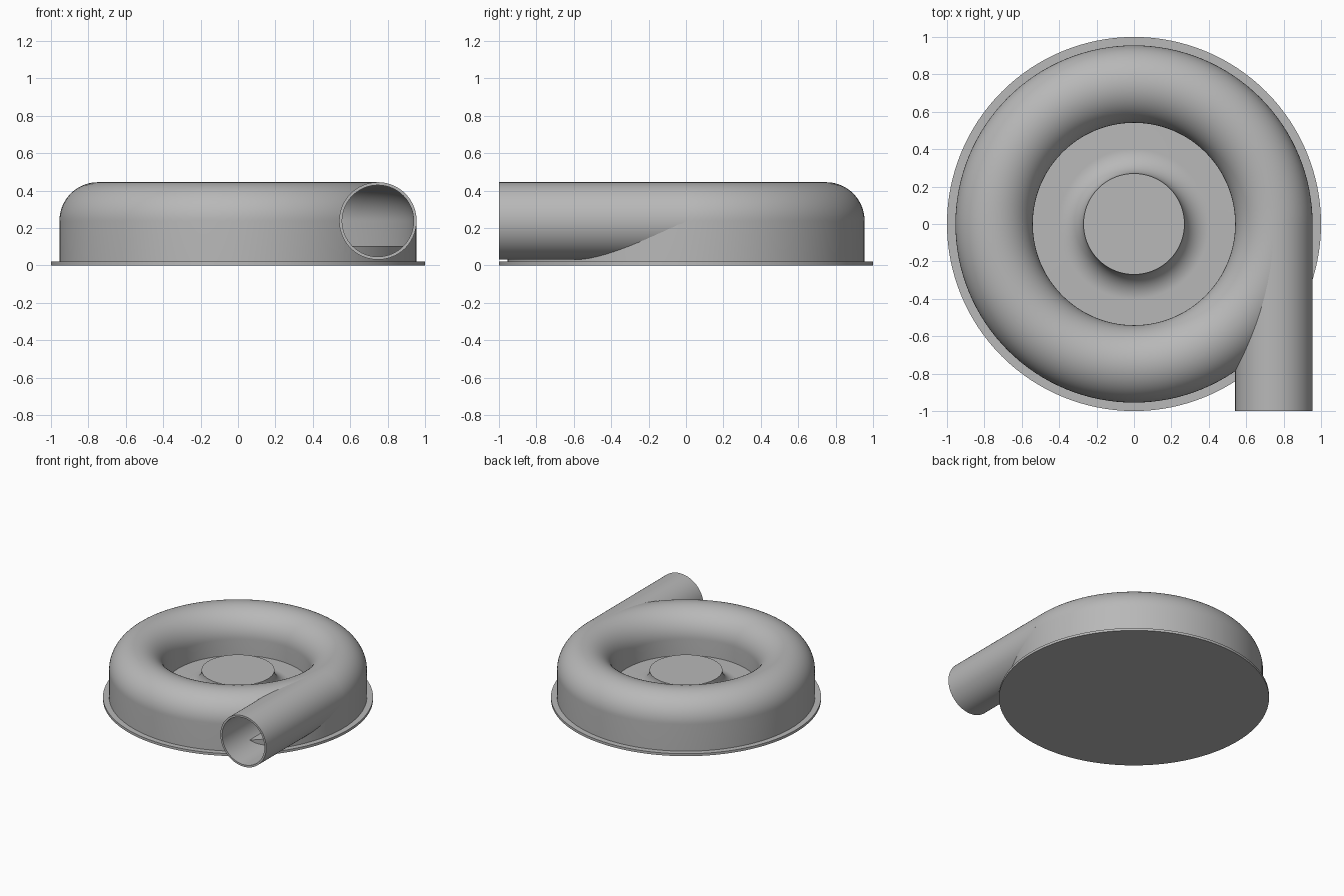
import bpy, bmesh, math

old = bpy.data.objects.get("Cube")
if old:
    bpy.data.objects.remove(old, do_unlink=True)

grey = bpy.data.materials.new("plain grey")
grey.use_nodes = True
COLOUR = (0.48, 0.48, 0.48, 1)
grey.diffuse_color = COLOUR
grey.node_tree.nodes["Principled BSDF"].inputs["Base Color"].default_value = COLOUR


def arc(cx, cz, radius, start, end, steps=20):
    """Points on an arc in the r-z plane, angles in degrees."""
    angles = [math.radians(start + (end - start) * i / steps) for i in range(steps + 1)]
    return [(cx + radius * math.cos(a), cz + radius * math.sin(a)) for a in angles]


def lathe(name, profile, closed, segments=128):
    """Revolve an r-z profile around the z axis."""
    bm = bmesh.new()
    verts = [bm.verts.new((r, 0, z)) for r, z in profile]
    pairs = list(zip(verts, verts[1:] + verts[:1]))
    edges = [bm.edges.new(p) for p in (pairs if closed else pairs[:-1])]
    bmesh.ops.spin(bm, geom=verts + edges, axis=(0, 0, 1), cent=(0, 0, 0),
                   angle=math.tau, steps=segments, use_merge=True)
    bmesh.ops.remove_doubles(bm, verts=bm.verts, dist=1e-5)
    bmesh.ops.recalc_face_normals(bm, faces=bm.faces)
    mesh = bpy.data.meshes.new(name)
    bm.to_mesh(mesh)
    bm.free()
    obj = bpy.data.objects.new(name, mesh)
    bpy.context.collection.objects.link(obj)
    mesh.materials.append(grey)
    return obj


def smooth(obj):
    bpy.ops.object.select_all(action='DESELECT')
    obj.select_set(True)
    bpy.context.view_layer.objects.active = obj
    bpy.ops.object.shade_smooth_by_angle(angle=math.radians(30))


def lay_along_y(obj, x, y, z):
    """Turn a z-axis part so that it runs towards -y from the given point."""
    obj.rotation_euler = (math.radians(90), 0, 0)
    obj.location = (x, y, z)


TUBE_R, TUBE_Z, PATH_R, WALL = 0.207, 0.238, 0.748, 0.016
PLATE_TOP, HUB_R, FLOOR = 0.02, 0.27, 0.105
BORE = TUBE_R - WALL

# Mounting plate
base = lathe("base_plate", [(0, 0), (1, 0), (1, PLATE_TOP), (0, PLATE_TOP)], False)

# Raised floor with the flared hub
fillet = TUBE_Z - FLOOR
hub = lathe("hub_floor", [(0, 0.01), (0.945, 0.01), (0.945, FLOOR)]
            + arc(HUB_R + fillet, TUBE_Z, fillet, 270, 180) + [(0, TUBE_Z)], False)

# Ring-shaped housing with a rounded top
outer = [(PATH_R + TUBE_R, 0.01)] + arc(PATH_R, TUBE_Z, TUBE_R, 0, 180, 40) + [(PATH_R - TUBE_R, FLOOR)]
inner = [(PATH_R - BORE, FLOOR)] + arc(PATH_R, TUBE_Z, BORE, 180, 0, 40) + [(PATH_R + BORE, 0.01)]
housing = lathe("ring_housing", outer + inner, True)

# Outlet pipe leaving the ring at a tangent
pipe = lathe("outlet_pipe", [(TUBE_R, 0), (TUBE_R, 1), (BORE, 1), (BORE, 0)], True, 96)
lay_along_y(pipe, PATH_R, 0, TUBE_Z)

# Cutter that opens the housing into the pipe
cutter = lathe("bore_cutter", [(0, 0.02), (BORE, 0.02), (BORE, 1.1), (0, 1.1)], False, 96)
lay_along_y(cutter, PATH_R, 0, TUBE_Z)
cut = housing.modifiers.new("bore", 'BOOLEAN')
cut.operation = 'DIFFERENCE'
cut.solver = 'EXACT'
cut.object = cutter
bpy.context.view_layer.objects.active = housing
bpy.ops.object.modifier_apply(modifier=cut.name)
bpy.data.objects.remove(cutter, do_unlink=True)

for part in (base, hub, housing, pipe):
    smooth(part)
